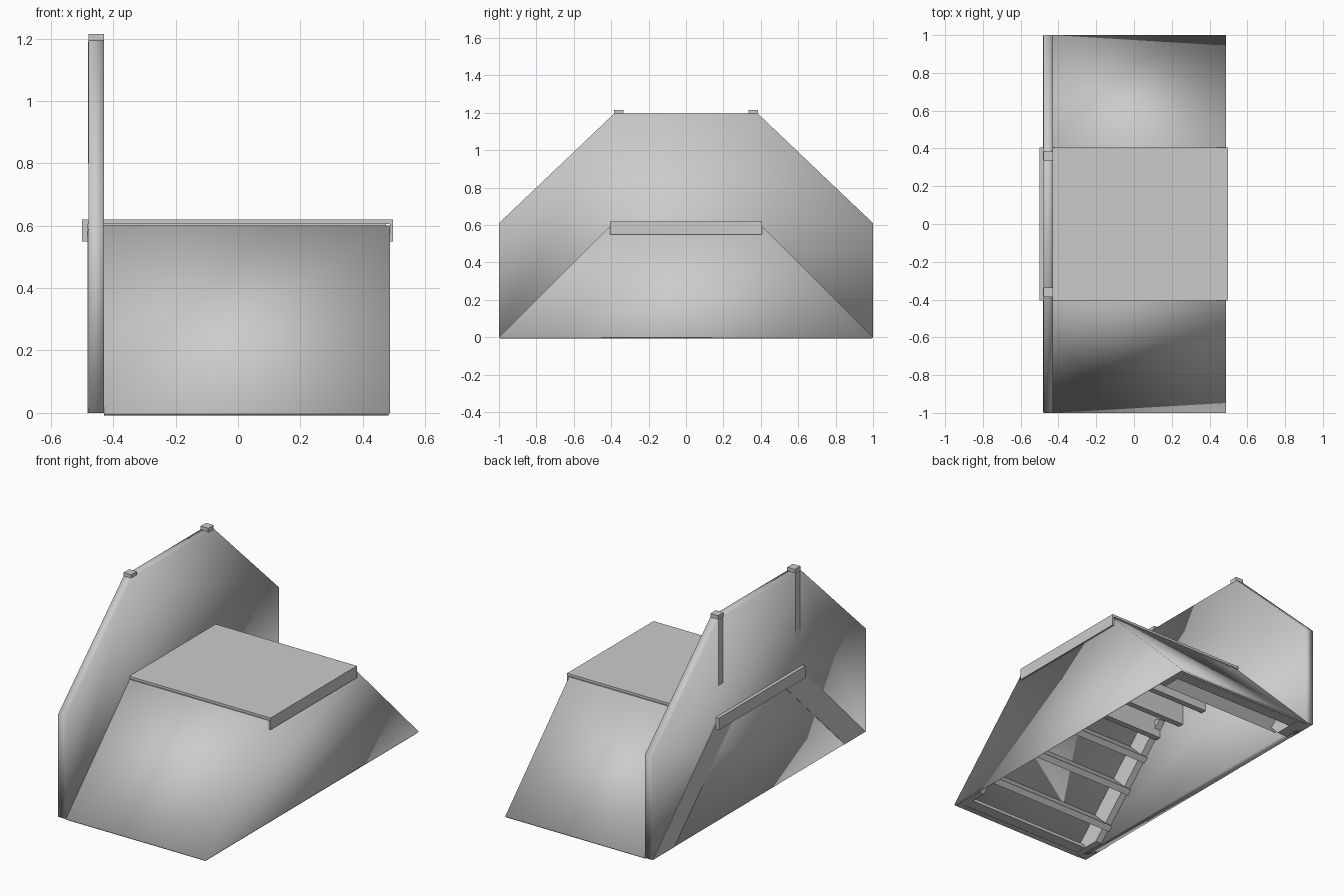
import bpy, bmesh, math
from mathutils import Matrix, Vector

cube = bpy.data.objects.get("Cube")
if cube:
    bpy.data.objects.remove(cube, do_unlink=True)

grey = bpy.data.materials.new("plain grey")
grey.use_nodes = True
COLOUR = (0.6, 0.6, 0.6, 1)
grey.diffuse_color = COLOUR
grey.node_tree.nodes["Principled BSDF"].inputs["Base Color"].default_value = COLOUR


def finish(name, bm, smooth=False):
    bmesh.ops.recalc_face_normals(bm, faces=bm.faces)
    for f in bm.faces:
        f.smooth = smooth
    mesh = bpy.data.meshes.new(name)
    bm.to_mesh(mesh)
    bm.free()
    mesh.materials.append(grey)
    ob = bpy.data.objects.new(name, mesh)
    bpy.context.collection.objects.link(ob)
    return ob


def prism(name, profile, x0, x1, smooth=False):
    """Extrude a (y, z) outline along x."""
    bm = bmesh.new()
    face = bm.faces.new([bm.verts.new((x0, y, z)) for y, z in profile])
    out = bmesh.ops.extrude_face_region(bm, geom=[face])
    moved = [v for v in out["geom"] if isinstance(v, bmesh.types.BMVert)]
    bmesh.ops.translate(bm, verts=moved, vec=(x1 - x0, 0, 0))
    return finish(name, bm, smooth)


def box(name, x, y, z):
    return prism(name, [(y[0], z[0]), (y[1], z[0]), (y[1], z[1]), (y[0], z[1])], *x)


RUN, TOP, DECK = 1.0, 0.6, 0.4
IN, OUT, SIDE = -0.43, -0.48, 0.487

# Tall guard wall on one side, reaching from the ground to the rail
half = [(1.0, 0), (1.0, 0.61), (0.385, 1.195)]
prism("guard_wall", half + [(-y, z) for y, z in reversed(half)], OUT, IN, smooth=True)

# Sloped decks and the closed side, one thin sheet
bm = bmesh.new()
rows = {x: [bm.verts.new((x, y, z)) for y, z in
            ((-RUN, 0), (-DECK, TOP), (DECK, TOP), (RUN, 0))] for x in (IN, SIDE)}
a, b = rows[IN], rows[SIDE]
for i in (0, 2):
    bm.faces.new((a[i], b[i], b[i + 1], a[i + 1]))
bm.faces.new((b[0], b[3], b[2], b[1]))
skin = finish("ramp_skin", bm, smooth=True)
# make the outside the positive side
if skin.data.polygons[2].normal.x < 0:
    skin.data.flip_normals()
thick = skin.modifiers.new("thickness", "SOLIDIFY")
thick.thickness, thick.offset = 0.012, -1

# Platform with a lip on each side
box("platform_top", (-0.5, 0.497), (-0.405, 0.405), (0.605, 0.62))
box("right_lip", (-0.5, -0.481), (-0.405, 0.405), (0.55, 0.606))
box("left_lip", (0.4875, 0.497), (-0.405, 0.405), (0.55, 0.606))

for s, end in ((-1, "front"), (1, "back")):
    # Sloped stringers
    slope = [(s * 0.995, 0), (s * 0.4, 0.59), (s * 0.24, 0.55), (s * 0.8, 0)]
    prism(end + "_outer_stringer", slope, OUT - 0.002, IN + 0.04)
    prism(end + "_inner_stringer", slope, 0.435, 0.474)

    # Guard posts and their caps
    y = sorted((s * 0.34, s * 0.383))
    box(end + "_post", (OUT - 0.001, IN - 0.002), y, (0.8, 1.19))
    cap_y = sorted((s * 0.335, s * 0.386))
    box(end + "_post_cap", (OUT, IN), cap_y, (1.19, 1.215))

    # Cross joists standing square to the slope
    for n, t in enumerate((0.17, 0.335, 0.48)):
        d, w = 0.1, 0.013
        py, pz = 1 - t - 0.012, t - 0.012
        joist = [(py + w, pz - w), (py - w, pz + w),
                 (py - w - d, pz + w - d), (py + w - d, pz - w - d)]
        prism(f"{end}_joist_{n + 1}", [(s * u, v) for u, v in joist], IN, 0.475)

    # Toe board on the ground
    box(end + "_toe_board", (IN, 0.474), sorted((s * 0.9, s * 0.97)), (0.002, 0.02))

# Joists under the platform
for n in range(4):
    y = -0.3 + n * 0.2
    box(f"platform_joist_{n + 1}", (IN, 0.475), (y - 0.018, y + 0.018), (0.46, 0.605))
